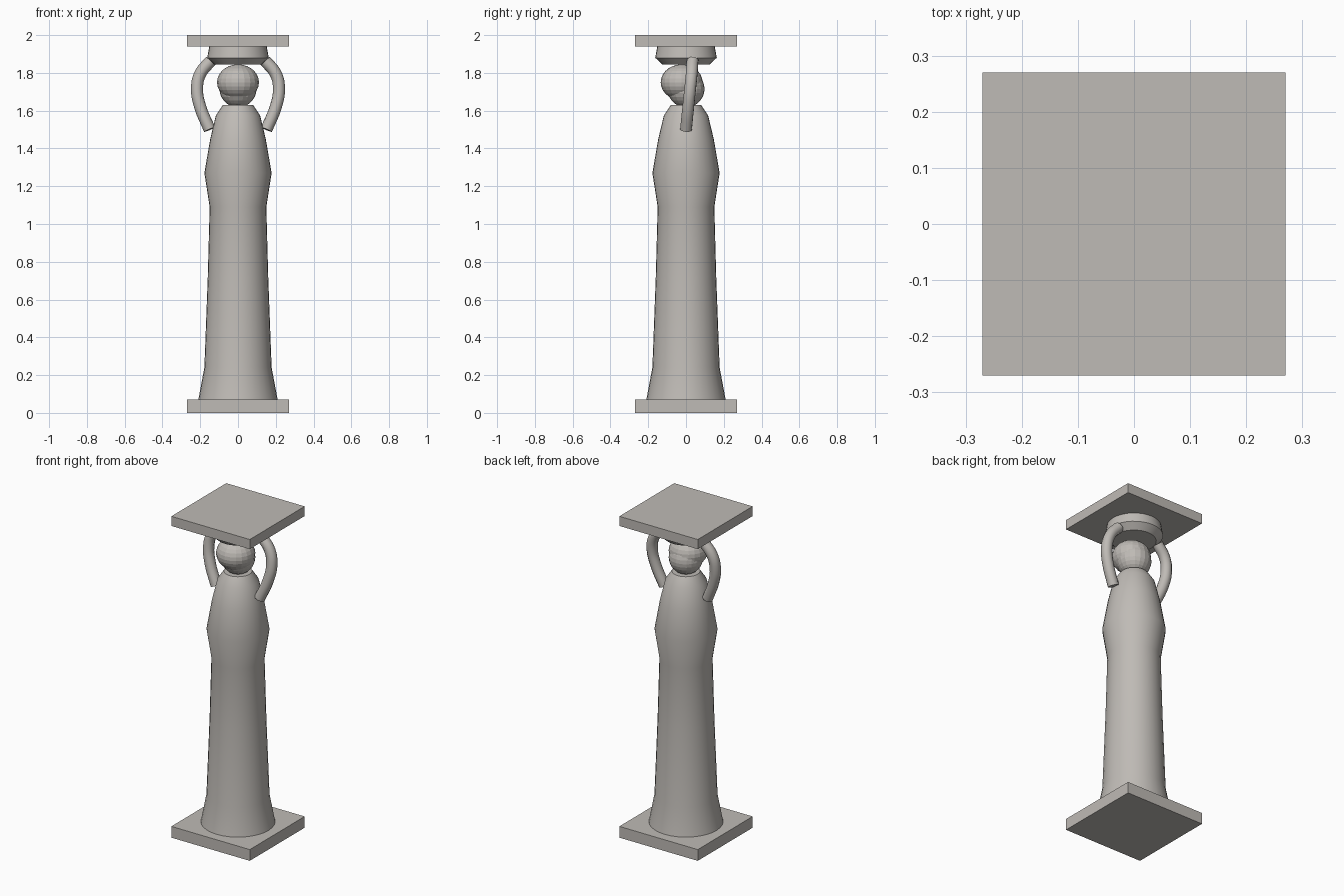
import bpy
import bmesh
import math
from mathutils import Matrix

cube = bpy.data.objects.get("Cube")
if cube:
    bpy.data.objects.remove(cube, do_unlink=True)

STONE = (0.52, 0.495, 0.465, 1)
stone = bpy.data.materials.new("warm_grey_stone")
stone.use_nodes = True
stone.diffuse_color = STONE
stone.node_tree.nodes["Principled BSDF"].inputs["Base Color"].default_value = STONE


def finish(name, bm, smooth_angle=None):
    bmesh.ops.recalc_face_normals(bm, faces=bm.faces)
    mesh = bpy.data.meshes.new(name)
    bm.to_mesh(mesh)
    bm.free()
    mesh.materials.append(stone)
    obj = bpy.data.objects.new(name, mesh)
    bpy.context.collection.objects.link(obj)
    if smooth_angle:
        bpy.ops.object.select_all(action="DESELECT")
        obj.select_set(True)
        bpy.context.view_layer.objects.active = obj
        bpy.ops.object.shade_smooth_by_angle(angle=math.radians(smooth_angle))
    return obj


def slab(name, half, low, high):
    bm = bmesh.new()
    size = Matrix.Diagonal((2 * half, 2 * half, high - low, 1))
    bmesh.ops.create_cube(bm, size=1, matrix=Matrix.Translation((0, 0, (low + high) / 2)) @ size)
    return finish(name, bm)


def lathe(name, profile, sides=32):
    """Turn (radius, height) points round the z axis and cap both ends."""
    bm = bmesh.new()
    rings = []
    for r, z in profile:
        angles = [2 * math.pi * i / sides for i in range(sides)]
        rings.append([bm.verts.new((r * math.cos(a), r * math.sin(a), z)) for a in angles])
    for low, high in zip(rings, rings[1:]):
        for i in range(sides):
            j = (i + 1) % sides
            bm.faces.new((low[i], low[j], high[j], high[i]))
    bm.faces.new(rings[0])
    bm.faces.new(rings[-1])
    return finish(name, bm, 40)


def ball(name, centre, radii):
    bm = bmesh.new()
    matrix = Matrix.Translation(centre) @ Matrix.Diagonal((*radii, 1))
    bmesh.ops.create_uvsphere(bm, u_segments=20, v_segments=14, radius=1, matrix=matrix)
    return finish(name, bm)


def arm(name, side):
    """Bent tube from the shoulder up to the cushion."""
    path = [(0.15, 0, 1.5), (0.2, 0.012, 1.62), (0.217, 0.022, 1.715),
            (0.2, 0.03, 1.795), (0.143, 0.035, 1.865)]
    curve = bpy.data.curves.new(name, "CURVE")
    curve.dimensions = "3D"
    curve.bevel_depth = 0.032
    curve.bevel_resolution = 3
    curve.resolution_u = 5
    curve.use_fill_caps = True
    spline = curve.splines.new("BEZIER")
    spline.bezier_points.add(len(path) - 1)
    for point, (x, y, z) in zip(spline.bezier_points, path):
        point.co = (side * x, y, z)
        point.handle_left_type = point.handle_right_type = "AUTO"
    curve.materials.append(stone)
    obj = bpy.data.objects.new(name, curve)
    bpy.context.collection.objects.link(obj)


# Square slabs below and above the figure
slab("base_slab", 0.27, 0, 0.07)
slab("top_slab", 0.27, 1.94, 2)

# Long robe with flared hem, waist and sloping shoulders
lathe("robe", [(0.21, 0.07), (0.178, 0.24), (0.16, 0.72), (0.15, 1.09),
               (0.178, 1.27), (0.147, 1.45), (0.117, 1.575), (0.08, 1.63)])

# Head, with the hair set behind and below it
ball("head", (0, -0.023, 1.75), (0.111, 0.111, 0.095))
ball("hair", (0, 0, 1.715), (0.098, 0.098, 0.098))

# Carried cushion and raised arms
lathe("cushion", [(0.125, 1.845), (0.163, 1.88), (0.152, 1.94)])
arm("left_arm", 1)
arm("right_arm", -1)
